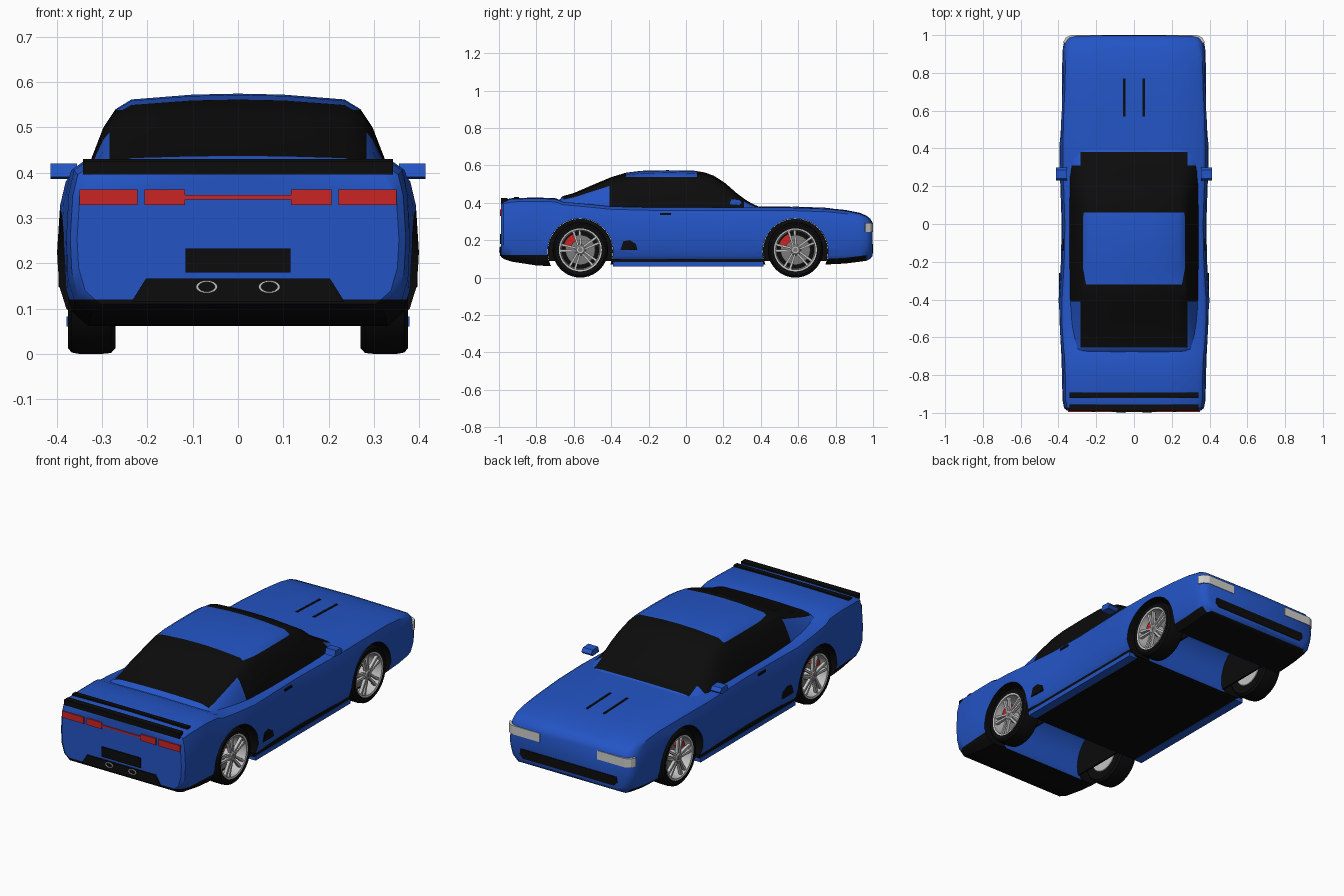
import bpy, bmesh, math
from mathutils import Vector

cube = bpy.data.objects.get("Cube")
if cube:
    bpy.data.objects.remove(cube, do_unlink=True)


def material(name, r, g, b):
    m = bpy.data.materials.new(name)
    m.use_nodes = True
    m.diffuse_color = (r, g, b, 1)
    m.node_tree.nodes["Principled BSDF"].inputs["Base Color"].default_value = (r, g, b, 1)
    return m


BLUE = material("blue paint", .017, .09, .56)
BLACK = material("black trim", .0035, .0035, .0035)
RED = material("red", .6, .018, .018)
SILVER = material("silver", .55, .55, .56)
GREY = material("brake grey", .2, .2, .2)
LAMP = material("headlight white", .62, .62, .6)


def finish(name, bm, *mats, angle=None):
    bmesh.ops.recalc_face_normals(bm, faces=bm.faces[:])
    mesh = bpy.data.meshes.new(name)
    bm.to_mesh(mesh)
    bm.free()
    ob = bpy.data.objects.new(name, mesh)
    bpy.context.scene.collection.objects.link(ob)
    for m in mats:
        mesh.materials.append(m)
    if angle:
        smooth(ob, angle)
    return ob


def smooth(ob, angle):
    bpy.ops.object.select_all(action='DESELECT')
    ob.select_set(True)
    bpy.context.view_layer.objects.active = ob
    bpy.ops.object.shade_smooth_by_angle(angle=math.radians(angle))


def skin(bm, rings):
    """Bridge closed rings of points and cap both ends."""
    rows = [[bm.verts.new(p) for p in ring] for ring in rings]
    n = len(rows[0])
    for a, b in zip(rows, rows[1:]):
        for i in range(n):
            bm.faces.new((a[i], a[(i + 1) % n], b[(i + 1) % n], b[i]))
    bm.faces.new(rows[0])
    bm.faces.new(rows[-1])


def loft(stations, section):
    bm = bmesh.new()
    rings = []
    for y, *dims in stations:
        half = section(*dims)
        ring = half + [(-x, z) for x, z in half[-2:0:-1]]
        rings.append([(x, y, z) for x, z in ring])
    skin(bm, rings)
    bmesh.ops.recalc_face_normals(bm, faces=bm.faces[:])
    return bm


def cut(bm, axis, *places):
    """Slice the mesh so colour borders fall on edges."""
    for p in places:
        n = Vector([float(k == axis) for k in "xyz"])
        bmesh.ops.bisect_plane(bm, geom=bm.verts[:] + bm.edges[:] + bm.faces[:], plane_co=n * p, plane_no=n)


def prisms(name, mat, axis, lo, hi, shapes, mirror=False, angle=None):
    """Extrude flat outlines along an axis, optionally mirrored in x."""
    place = {"x": lambda a, b, c: (c, a, b), "y": lambda a, b, c: (a, c, b), "z": lambda a, b, c: (a, b, c)}[axis]
    bm = bmesh.new()
    for s in ((1, -1) if mirror else (1,)):
        for pts in shapes:
            skin(bm, [[(s * x, y, z) for x, y, z in (place(a, b, c) for a, b in pts)] for c in (lo, hi)])
    return finish(name, bm, mat, angle=angle)


def rect(a, b, c, d):
    return [(a, c), (b, c), (b, d), (a, d)]


def arc(cy, cz, r, start, end, n):
    return [(cy + r * math.cos(t), cz + r * math.sin(t)) for t in
            (start + (end - start) * i / n for i in range(n + 1))]


AXLES = {"rear": -.565, "front": .585}
ARCH_Z, ARCH_R = .14, .175


# Body shell: half width, underside, top
def body_section(w, zb, zt):
    h = zt - zb
    return [(0, zb), (.86 * w, zb), (.95 * w, zb + .03), (.99 * w, zb + .08), (w, zb + .5 * h),
            (.985 * w, zb + .8 * h), (.955 * w, zt - .015), (.9 * w, zt), (.45 * w, zt + .003), (0, zt + .005)]


bm = loft([(-.988, .355, .11, .395), (-.975, .37, .1, .41), (-.93, .379, .085, .42), (-.8, .381, .065, .423),
           (-.7, .385, .06, .42), (-.66, .39, .06, .405), (-.55, .398, .065, .395), (-.4, .399, .07, .38),
           (-.2, .387, .07, .375), (0, .383, .07, .375), (.2, .39, .07, .375), (.35, .395, .07, .375),
           (.55, .391, .07, .374), (.75, .382, .07, .367), (.85, .38, .075, .357), (.93, .377, .085, .341),
           (.965, .37, .09, .326), (.985, .358, .1, .31), (.997, .335, .115, .29)], body_section)
cut(bm, "z", .12, .095)
body = finish("body", bm, BLUE, BLACK)
cutters = []
for end, y in AXLES.items():
    c = prisms("arch_cutter", BLUE, "x", -.6, .6, [arc(y, ARCH_Z, ARCH_R, 0, math.tau, 48)[:-1]])
    bm = bmesh.new()
    bm.from_mesh(c.data)
    cut(bm, "x", -.25, .25)
    bm.to_mesh(c.data)
    bm.free()
    c.hide_render = True
    cutters.append(c)
    mod = body.modifiers.new("arch", 'BOOLEAN')
    mod.object, mod.solver = c, 'EXACT'
bpy.context.view_layer.update()
shell = bpy.data.meshes.new_from_object(body.evaluated_get(bpy.context.evaluated_depsgraph_get()))
body.modifiers.clear()
body.data = shell
for c in cutters:
    bpy.data.objects.remove(c, do_unlink=True)
for f in shell.polygons:
    x, y, z = f.center
    in_arch = any(abs(math.hypot(y - a, z - ARCH_Z) - ARCH_R) < .003 for a in AXLES.values()) and abs(f.normal.x) < .2
    bumper = (y < -.7 and z < .12) or (y > .74 and z < .095)
    if in_arch:
        f.material_index = int(abs(x) > .25)
    else:
        f.material_index = int(bumper or (f.normal.z < -.7 and z < .12))
smooth(body, 35)


# Cabin: width scale, roof height
def cabin_section(s, top):
    base = .36
    rows = [(.345, 0), (.326, .3), (.297, .65), (.27, .84), (.235, .94), (.1, .99), (0, 1)]
    return [(0, base)] + [(x * s, base + f * (top - base)) for x, f in rows]


bm = loft([(-.69, .99, .4), (-.66, 1, .435), (-.6, 1, .452), (-.5, 1, .495), (-.4, 1, .537), (-.32, 1, .561),
           (-.24, 1, .571), (-.1, 1, .574), (.04, 1, .572), (.1, 1, .562), (.15, 1, .544), (.21, 1, .505),
           (.27, 1, .452), (.32, 1, .415), (.36, .98, .392), (.4, .95, .375)], cabin_section)
cut(bm, "y", -.655, -.41, -.32, .06, .31, .38)
cut(bm, "x", -.283, .283)
cut(bm, "z", .538)
for f in bm.faces:
    x, y, z = f.calc_center_median()
    roof = -.32 < y < .06 and z > .538
    screens = abs(x) < .283 and -.655 < y < .38
    f.material_index = int((screens or -.41 < y < .31) and not roof)
finish("cabin", bm, BLUE, BLACK, angle=40)

# Side trim
prisms("sill", BLUE, "x", .33, .378, [rect(-.39, .415, .06, .082)], True)
prisms("sill_strip", BLACK, "x", .34, .374, [rect(-.4, .42, .082, .1)], True)
prisms("door_handle", BLACK, "x", .37, .379, [rect(-.14, -.08, .335, .346)], True)
prisms("side_intake", BLACK, "x", .387, .396,
       [[(-.35, .148), (-.26, .148), (-.268, .18), (-.3, .2), (-.335, .195)]], True)
prisms("mirror", BLUE, "x", .355, .413,
       [[(.23, .39), (.285, .386), (.3, .4), (.285, .418), (.24, .42)]], True)

# Nose and hood
prisms("headlight", LAMP, "z", .245, .292,
       [[(.17, 1), (.335, 1), (.362, .986), (.376, .96), (.34, .95), (.17, .98)]], True)
prisms("grille", BLACK, "y", .991, 1,
       [[(-.29, .15), (-.27, .13), (.27, .13), (.29, .15), (.285, .18), (-.285, .18)]])
prisms("hood_vent", BLACK, "x", .044, .057, [[(.57, .372), (.77, .362), (.77, .3725), (.57, .38)]], True)

# Tail
prisms("tail_light", RED, "y", -.994, -.985, [rect(.222, .35, .328, .363), rect(.117, .206, .328, .363)], True)
prisms("light_bar", RED, "y", -.993, -.985, [rect(-.117, .117, .341, .35)])
prisms("rear_plate", BLACK, "y", -.994, -.985, [rect(-.116, .116, .18, .233)])
prisms("diffuser", BLACK, "y", -.994, -.985, [[(-.235, .115), (.235, .115), (.203, .166), (-.203, .166)]])
prisms("spoiler_edge", BLACK, "y", -.99, -.955, [rect(-.342, .342, .396, .425)])
prisms("spoiler_strip", BLACK, "y", -.92, -.892, [rect(-.342, .342, .41, .43)])
bm = bmesh.new()
for s in (1, -1):
    rows = []
    for k, y in ((1, -.98), (1, -1), (.75, -1), (.75, -.98)):
        rows.append([(s * .069 + .024 * k * math.cos(t), y, .148 + .014 * k * math.sin(t))
                     for t in (math.tau * i / 20 for i in range(20))])
    skin(bm, rows)
finish("exhausts", bm, SILVER, angle=30)


# Wheels
def lathe(name, mat, s, y, profile, n=40):
    bm = bmesh.new()
    skin(bm, [[(s * x, py, pz) for py, pz in arc(y, .148, r, 0, math.tau, n)[:-1]] for r, x in profile])
    return finish(name, bm, mat, angle=35)


def turned(pts, y, a):
    return [(y + r * math.cos(a) - t * math.sin(a), .148 + r * math.sin(a) + t * math.cos(a)) for r, t in pts]


for end, y in AXLES.items():
    for side, s in (("left", 1), ("right", -1)):
        tag = end + "_" + side + "_"
        lathe(tag + "tyre", BLACK, s, y, [(.1, .272), (.135, .27), (.146, .28), (.148, .3), (.148, .35),
                                           (.145, .367), (.135, .375), (.112, .373), (.108, .3)])
        lathe(tag + "rim", SILVER, s, y, [(.09, .27), (.109, .285), (.115, .374), (.106, .372), (.1, .3), (.09, .295)])
        lathe(tag + "brake_disc", GREY, s, y, [(.03, .29), (.08, .305), (.08, .315), (.03, .318)])
        lathe(tag + "hub", SILVER, s, y, [(.03, .3), (.028, .362), (.02, .37)], 20)
        lathe(tag + "hub_cap", GREY, s, y, [(.013, .36), (.012, .372)], 16)
        spokes = []
        for i in range(5):
            for k in (1, -1):
                bar = [(.018, k * .002), (.018, k * .012), (.108, k * .023), (.108, k * .01)]
                spokes.append(turned(bar, y, math.pi / 2 + .2 + math.tau * i / 5))
        prisms(tag + "spokes", SILVER, "x", s * .35, s * .366, spokes)
        start, stop = math.pi * .6, math.pi * .92
        pad = arc(y, .148, .094, start, stop, 6) + arc(y, .148, .052, stop, start, 6)
        prisms(tag + "caliper", RED, "x", s * .305, s * .34, [pad])
        prisms(tag + "arch_liner", BLACK, "x", s * .24, s * .25,
               [arc(y, ARCH_Z, .174, -.3, math.pi + .3, 24)])

# Floor pan
prisms("floor_pan", BLACK, "z", .062, .075, [rect(-.33, .33, -.39, .415)])
